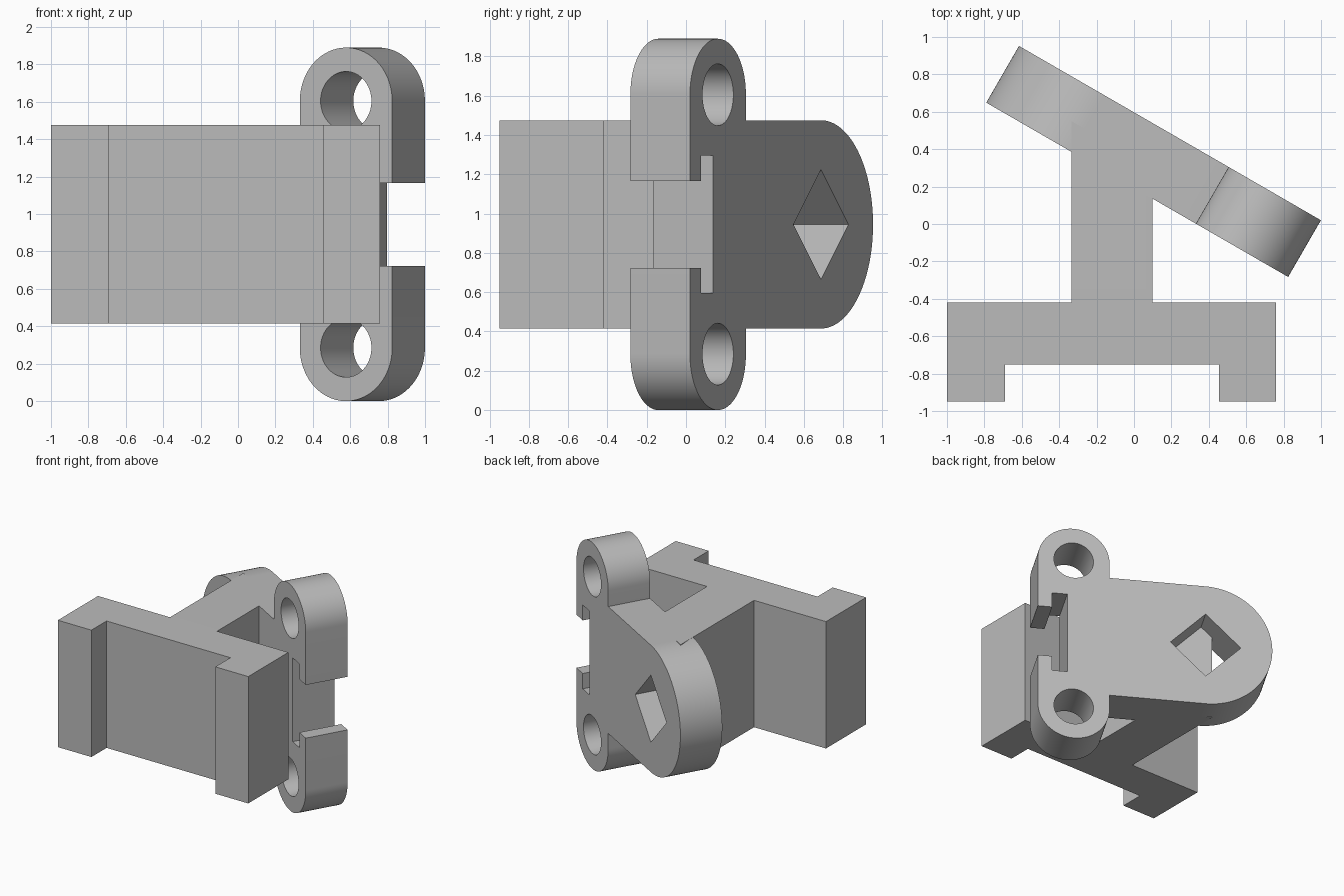
import bpy
import bmesh
from math import radians, cos, sin, pi
from mathutils import Matrix, Vector

if "Cube" in bpy.data.objects:
    bpy.data.objects.remove(bpy.data.objects["Cube"], do_unlink=True)

grey = bpy.data.materials.new("plain grey")
grey.use_nodes = True
colour = (0.5, 0.5, 0.5, 1)
grey.diffuse_color = colour
grey.node_tree.nodes["Principled BSDF"].inputs["Base Color"].default_value = colour

MID = 0.945        # height of the symmetry plane
HALF = 0.53        # half height of the main body
THICK = 0.35       # plate thickness
LENGTH = 1.864     # plate length


def arc(cx, cy, r, start, end, steps):
    angles = [radians(start + (end - start) * i / steps) for i in range(steps + 1)]
    return [(cx + r * cos(a), cy + r * sin(a)) for a in angles]


def prism(name, profile, low, high, matrix):
    """Extrude a flat profile along local z."""
    bm = bmesh.new()
    face = bm.faces.new([bm.verts.new((x, y, low)) for x, y in profile])
    moved = bmesh.ops.extrude_face_region(bm, geom=[face])["geom"]
    verts = [v for v in moved if isinstance(v, bmesh.types.BMVert)]
    bmesh.ops.translate(bm, verts=verts, vec=(0, 0, high - low))
    bmesh.ops.recalc_face_normals(bm, faces=bm.faces)
    mesh = bpy.data.meshes.new(name)
    bm.to_mesh(mesh)
    bm.free()
    mesh.materials.append(grey)
    obj = bpy.data.objects.new(name, mesh)
    obj.matrix_world = matrix
    bpy.context.collection.objects.link(obj)
    return obj


def combine(target, other, operation):
    """Apply a boolean and discard the helper."""
    bpy.context.view_layer.objects.active = target
    mod = target.modifiers.new(operation.lower(), 'BOOLEAN')
    mod.operation, mod.object, mod.solver = operation, other, 'EXACT'
    bpy.ops.object.modifier_apply(modifier=mod.name)
    bpy.data.objects.remove(other, do_unlink=True)


# Plate frame: x along the plate, y up, z through it towards the front
along = Vector((cos(pi / 6), -0.5, 0))
up = Vector((0, 0, 1))
frame = Matrix((along, up, along.cross(up))).transposed().to_4x4()
frame.translation = (-0.615, 0.952, MID)

# Angled plate: slotted end, two round lugs, big round end
LUG_R, LUG_Z = 0.285, 0.66
LUG_S = LENGTH - LUG_R
upper = [(1.63, 0.35), (1.75, 0.35), (1.75, 0.222), (LENGTH, 0.222)]
upper += arc(LUG_S, LUG_Z, LUG_R, 0, 180, 48)
upper += [(LUG_S - LUG_R, HALF)]
upper += arc(HALF, 0, HALF, 90, 180, 40)
lower = [(x, -y) for x, y in reversed(upper[:-1])]
body = prism("mounting_bracket", upper + lower, 0, THICK, frame)

# Round lug holes and the diamond hole
for side in (1, -1):
    hole = arc(LUG_S, side * LUG_Z, 0.157, 0, 354, 59)
    combine(body, prism("lug_hole", hole, -0.1, 0.5, frame), 'DIFFERENCE')
diamond = arc(HALF, 0, 0.28, 0, 270, 3)
combine(body, prism("diamond_hole", diamond, -0.1, 0.5, frame), 'DIFFERENCE')

# Stem, crossbar and two short feet, with the stem reaching into the plate
tee = [(-1, -0.95), (-0.69, -0.95), (-0.69, -0.75), (0.455, -0.75),
       (0.455, -0.95), (0.76, -0.95), (0.76, -0.42), (0.1, -0.42),
       (0.1, 0.3), (-0.335, 0.55), (-0.335, -0.42), (-1, -0.42)]
stem = prism("stem_and_crossbar", tee, MID - HALF, MID + HALF, Matrix())
combine(body, stem, 'UNION')

bpy.ops.object.select_all(action='DESELECT')
body.select_set(True)
bpy.context.view_layer.objects.active = body
bpy.ops.object.shade_smooth_by_angle(angle=radians(30))
